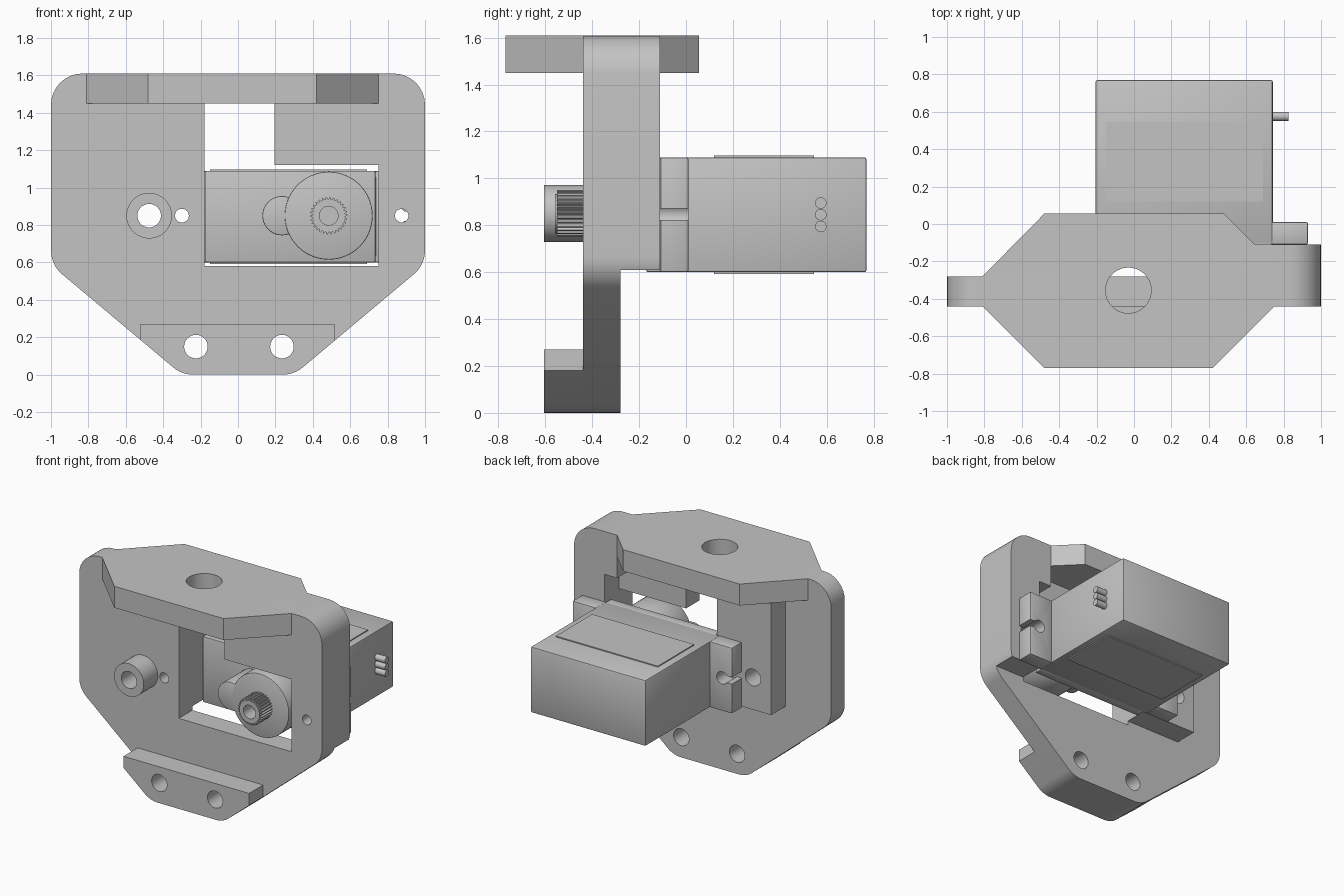
import bpy, bmesh, math
from mathutils import Vector

if "Cube" in bpy.data.objects:
    bpy.data.objects.remove(bpy.data.objects["Cube"])

grey = bpy.data.materials.new("plain grey")
grey.diffuse_color = (0.55, 0.55, 0.55, 1)
grey.use_nodes = True
grey.node_tree.nodes["Principled BSDF"].inputs["Base Color"].default_value = grey.diffuse_color


def prism(name, pts, a, b, axis="y"):
    """Extrude a 2D outline from a to b along an axis."""
    place = {"x": lambda u, v, h: (h, u, v),
             "y": lambda u, v, h: (u, h, v),
             "z": lambda u, v, h: (u, v, h)}[axis]
    bm = bmesh.new()
    low = [bm.verts.new(place(u, v, a)) for u, v in pts]
    high = [bm.verts.new(place(u, v, b)) for u, v in pts]
    bm.faces.new(low)
    bm.faces.new(high)
    n = len(pts)
    for i in range(n):
        j = (i + 1) % n
        bm.faces.new((low[i], low[j], high[j], high[i]))
    bmesh.ops.recalc_face_normals(bm, faces=bm.faces)
    me = bpy.data.meshes.new(name)
    bm.to_mesh(me)
    bm.free()
    me.materials.append(grey)
    ob = bpy.data.objects.new(name, me)
    bpy.context.collection.objects.link(ob)
    return ob


def rect(x0, x1, z0, z1):
    return [(x0, z0), (x1, z0), (x1, z1), (x0, z1)]


def circle(x, z, r, n=32):
    return [(x + r * math.cos(2 * math.pi * i / n),
             z + r * math.sin(2 * math.pi * i / n)) for i in range(n)]


def rounded(pts, r, seg=8):
    """Round every corner of a convex outline with an arc."""
    out = []
    for i, p in enumerate(pts):
        p = Vector(p)
        d0 = (Vector(pts[i - 1]) - p).normalized()
        d1 = (Vector(pts[(i + 1) % len(pts)]) - p).normalized()
        half = d0.angle(d1) / 2
        c = p + (d0 + d1).normalized() * (r / math.sin(half))
        t0 = p + d0 * (r / math.tan(half)) - c
        t1 = p + d1 * (r / math.tan(half)) - c
        sweep = math.pi - 2 * half
        for k in range(seg + 1):
            f = k / seg
            v = (t0 * math.sin((1 - f) * sweep) + t1 * math.sin(f * sweep)) / math.sin(sweep)
            out.append(tuple(c + v))
    return out


def bake(ob):
    dg = bpy.context.evaluated_depsgraph_get()
    me = bpy.data.meshes.new_from_object(ob.evaluated_get(dg))
    ob.modifiers.clear()
    ob.data = me


def boolean(ob, tools, op="DIFFERENCE"):
    for t in tools:
        t.hide_render = True
        m = ob.modifiers.new("cut", "BOOLEAN")
        m.operation = op
        m.solver = "EXACT"
        m.object = t
        bake(ob)
    for t in tools:
        bpy.data.objects.remove(t)


def drill(x, z, r):
    return prism("cutter", circle(x, z, r), -1, 0.3)


def bevel(ob, w):
    m = ob.modifiers.new("bevel", "BEVEL")
    m.width = w
    m.segments = 2
    bake(ob)


def top_drill():
    return prism("cutter", circle(-0.03, -0.355, 0.122, 40), 1.3, 1.8, "z")


BOSS, SCREW_L, SCREW_R = (-0.475, 0.85, 0.063), (-0.3, 0.85, 0.037), (0.875, 0.85, 0.036)
FOOT = [(-0.225, 0.15, 0.063), (0.235, 0.15, 0.063)]
outline = rounded([(-0.30, 0), (0.30, 0), (1, 0.587), (1, 1.61), (-1, 1.61), (-1, 0.587)], 0.168)

# Upright plate with the stepped window
plate = prism("upright_plate", outline, -0.44, -0.28)
window = [(-0.18, 0.58), (0.75, 0.58), (0.75, 1.12), (0.195, 1.12), (0.195, 1.45), (-0.18, 1.45)]
boolean(plate, [prism("cutter", window, -0.6, -0.1), top_drill()]
        + [drill(*h) for h in [BOSS, SCREW_L, SCREW_R] + FOOT])

# Horizontal top plate
top_pts = [(-0.48, -0.77), (0.42, -0.77), (0.75, -0.44), (0.75, -0.215),
           (0.48, 0.055), (-0.48, 0.055), (-0.81, -0.28), (-0.81, -0.44)]
top = prism("top_plate", top_pts, 1.45, 1.61, "z")
boolean(top, [top_drill()])

# Raised pads behind the plate that carry the motor tabs
right_pad = prism("right_pad", outline, -0.28, -0.11)
shape = [(0.645, 1.29), (0.75, 1.29), (0.75, 0.61), (1.2, 0.61), (1.2, 1.8), (0.645, 1.8)]
boolean(right_pad, [prism("cutter", shape, -0.5, 0.1)], "INTERSECT")
boolean(right_pad, [drill(*SCREW_R)])
left_pad = prism("left_pad", rect(-0.625, -0.18, 0.61, 1.45), -0.28, -0.11)
boolean(left_pad, [drill(*BOSS), drill(*SCREW_L)])

# Front lip at the foot
lip = prism("foot_lip", outline, -0.605, -0.44)
boolean(lip, [prism("cutter", rect(-0.52, 0.515, -0.2, 0.27), -0.9, 0)], "INTERSECT")
boolean(lip, [drill(*h) for h in FOOT])

# Pivot boss
boss = prism("pivot_boss", circle(-0.475, 0.85, 0.122, 40), -0.605, -0.44)
boolean(boss, [drill(*BOSS)])

# Motor case: rear body, nose in the window, raised labels
bevel(prism("motor_body", rect(-0.205, 0.742, 0.6, 1.09), -0.11, 0.77), 0.01)
bevel(prism("motor_nose", rect(-0.175, 0.735, 0.6, 1.09), -0.17, -0.1), 0.008)
for name, z in (("top_label", 1.088), ("bottom_label", 0.592)):
    prism(name, rect(-0.15, 0.69, 0.12, 0.545), z, z + 0.0095, "z")

# Slotted mounting tabs
for name, inner, outer, hole in (("right_tab", 0.735, 0.93, 0.85), ("left_tab", -0.2, -0.385, -0.305)):
    x0, x1 = sorted((inner, outer))
    tab = prism(name, rect(x0, x1, 0.6, 1.09), -0.11, 0.01)
    bevel(tab, 0.008)
    s0, s1 = sorted((hole, outer + math.copysign(0.1, outer)))
    boolean(tab, [drill(hole, 0.847, 0.046),
                  prism("cutter", rect(s0, s1, 0.822, 0.872), -0.3, 0.2)])

# Gear housings on the nose
bevel(prism("small_gear_housing", circle(0.235, 0.85, 0.105, 40), -0.425, -0.16), 0.006)
bevel(prism("large_gear_housing", circle(0.485, 0.85, 0.235, 64), -0.43, -0.16), 0.006)

# Splined output shaft with a centre bore
teeth = 30
spline_pts = []
for i in range(teeth * 4):
    r = 0.1 if i % 4 < 2 else 0.088
    a = 2 * math.pi * i / (teeth * 4)
    spline_pts.append((0.485 + r * math.cos(a), 0.85 + r * math.sin(a)))
shaft = prism("output_spline", spline_pts, -0.55, -0.42)
rim = prism("spline_rim", circle(0.485, 0.85, 0.084), -0.558, -0.5)
for part in (shaft, rim):
    boolean(part, [prism("cutter", circle(0.485, 0.85, 0.05), -0.7, -0.45)])

# Three lead wires
for i in range(3):
    prism("lead_wire_%d" % (i + 1), circle(0.575, 0.795 + 0.05 * i, 0.0245, 16), 0.72, 0.825, "x")

# Smooth the round walls, keep the corners sharp
bpy.ops.object.select_all(action="SELECT")
bpy.context.view_layer.objects.active = plate
bpy.ops.object.shade_smooth_by_angle(angle=math.radians(28))
